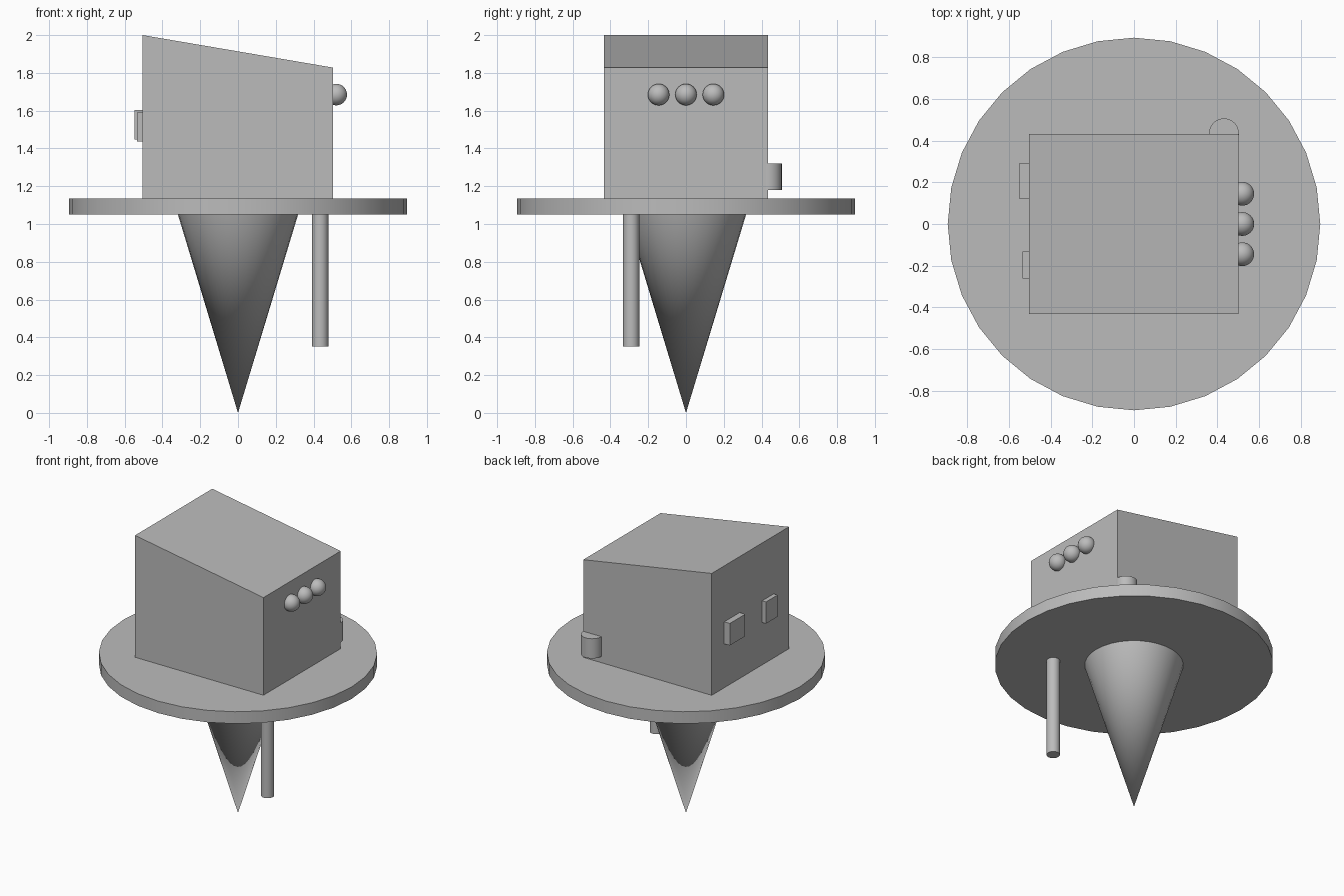
import bpy
import math

cube = bpy.data.objects.get("Cube")
if cube:
    bpy.data.objects.remove(cube, do_unlink=True)

grey = bpy.data.materials.new("plain_grey")
grey.use_nodes = True
GREY = (0.5, 0.5, 0.5, 1)
grey.diffuse_color = GREY
grey.node_tree.nodes["Principled BSDF"].inputs["Base Color"].default_value = GREY


def finish(name, smooth=True):
    ob = bpy.context.object
    ob.name = name
    ob.data.materials.append(grey)
    if smooth:
        bpy.ops.object.shade_smooth_by_angle(angle=math.radians(35))
    return ob


def cylinder(name, x, y, radius, z0, z1):
    bpy.ops.mesh.primitive_cylinder_add(
        vertices=32, radius=radius, depth=z1 - z0, location=(x, y, (z0 + z1) / 2))
    return finish(name)


def box(name, low, high):
    mid = [(a + b) / 2 for a, b in zip(low, high)]
    bpy.ops.mesh.primitive_cube_add(size=1, location=mid)
    ob = finish(name, smooth=False)
    for v in ob.data.vertices:
        v.co = [c * (b - a) for c, a, b in zip(v.co, low, high)]
    return ob


# Round platform on a downward-pointing cone
cylinder("platform", 0, 0, 0.895, 1.05, 1.135)
bpy.ops.mesh.primitive_cone_add(
    vertices=32, radius1=0, radius2=0.318, depth=1.05, location=(0, 0, 0.525))
finish("cone_base")

# Hanging post under the platform
cylinder("hanging_post", 0.435, -0.29, 0.043, 0.352, 1.06)

# House body with a roof that falls toward +x
body = box("house_body", (-0.505, -0.433, 1.135), (0.503, 0.433, 2.0))
for v in body.data.vertices:
    if v.co.x > 0 and v.co.z > 0:
        v.co.z -= 0.172

# Row of balls on the low side
for i in (-1, 0, 1):
    bpy.ops.mesh.primitive_uv_sphere_add(
        segments=32, ring_count=16, radius=0.057, location=(0.52, i * 0.145, 1.685))
    finish("ball_%d" % (i + 2))

# Barrel on the back wall
cylinder("back_barrel", 0.432, 0.435, 0.072, 1.18, 1.32)

# Panels on the tall side
box("back_panel", (-0.549, 0.12, 1.447), (-0.49, 0.293, 1.603))
box("front_panel", (-0.536, -0.262, 1.436), (-0.49, -0.132, 1.59))
